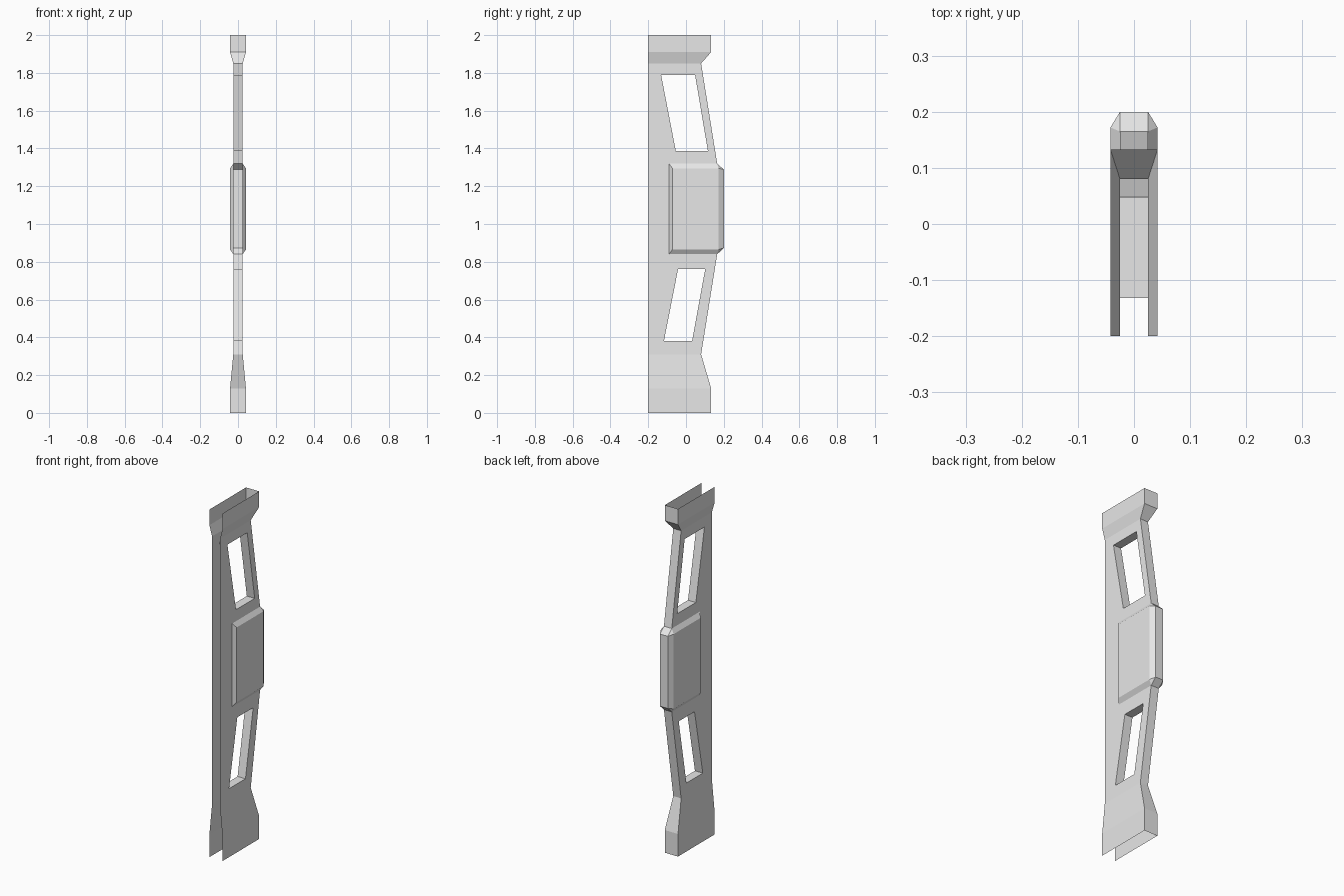
import bpy, bmesh
from mathutils import Vector

cube = bpy.data.objects.get("Cube")
if cube:
    bpy.data.objects.remove(cube)

grey = bpy.data.materials.new("plain_grey")
grey.use_nodes = True
COLOR = (0.8, 0.8, 0.8, 1)
grey.diffuse_color = COLOR
grey.node_tree.nodes["Principled BSDF"].inputs["Base Color"].default_value = COLOR

THIN, WIDE, FRONT = 0.025, 0.042, -0.2


def ring(bm, x, points):
    return [bm.verts.new((x, y, z)) for y, z in points]


def to_centre(bm, verts, closed=False):
    """Bridge a chain of vertices to its projection on the middle plane."""
    inner = [bm.verts.new((0, v.co.y, v.co.z)) for v in verts]
    n = len(verts)
    for i in range(n if closed else n - 1):
        j = (i + 1) % n
        bm.faces.new((verts[i], verts[j], inner[j], inner[i]))


def finish(name, bm):
    """Orient faces outward, mirror the half and add it to the scene."""
    bmesh.ops.remove_doubles(bm, verts=bm.verts, dist=1e-5)
    bmesh.ops.recalc_face_normals(bm, faces=bm.faces)
    side = max(bm.faces, key=lambda f: abs(f.normal.x) * f.calc_area())
    if side.normal.x < 0:
        bmesh.ops.reverse_faces(bm, faces=bm.faces)
    mesh = bpy.data.meshes.new(name)
    bm.to_mesh(mesh)
    bm.free()
    mesh.materials.append(grey)
    obj = bpy.data.objects.new(name, mesh)
    bpy.context.collection.objects.link(obj)
    mirror = obj.modifiers.new("Mirror", 'MIRROR')
    mirror.use_clip = True


# Shared corners where the frame meets the raised panel
PANEL_BASE = [(0.165, 0.84), (-0.09, 0.84), (-0.09, 1.32), (0.165, 1.32)]

# Frame: thin side sheet with two slanted windows and a notch for the panel
bm = bmesh.new()
outline = [(FRONT, 0.31), (0.08, 0.31), *PANEL_BASE, (0.08, 1.85), (FRONT, 1.85)]
upper_window = [(-0.132, 1.79), (0.048, 1.79), (0.116, 1.386), (-0.054, 1.386)]
lower_window = [(-0.042, 0.762), (0.102, 0.762), (0.032, 0.38), (-0.117, 0.38)]
edges, windows = [], []
for points in (outline, upper_window, lower_window):
    loop = ring(bm, THIN, points)
    edges += [bm.edges.new((loop[i - 1], loop[i])) for i in range(len(loop))]
    if points is not outline:
        windows.append(loop)
bmesh.ops.triangle_fill(bm, edges=edges, use_beauty=True, normal=Vector((1, 0, 0)))
for loop in windows:
    to_centre(bm, loop, closed=True)

# Flared foot and head, each as (half width, back depth, height)
foot = [(WIDE, 0.133, 0), (WIDE, 0.133, 0.13), (THIN, 0.08, 0.31)]
head = [(THIN, 0.08, 1.85), (WIDE, 0.133, 1.91), (WIDE, 0.133, 2)]
for sections in (foot, head):
    for (x0, y0, z0), (x1, y1, z1) in zip(sections, sections[1:]):
        bm.faces.new([bm.verts.new(p) for p in
                      ((x0, FRONT, z0), (x0, y0, z0), (x1, y1, z1), (x1, FRONT, z1))])

# Back strip of the frame, below and above the panel
for chain in (foot + [(THIN, *PANEL_BASE[0])], [(THIN, *PANEL_BASE[3])] + head):
    to_centre(bm, [bm.verts.new(p) for p in chain])
finish("frame_shell", bm)

# Raised middle panel with bevelled borders and a chamfered back
bm = bmesh.new()
base = ring(bm, THIN, PANEL_BASE)
raised = ring(bm, WIDE, [(0.172, 0.865), (-0.072, 0.865), (-0.072, 1.295), (0.172, 1.295)])
ridge = ring(bm, THIN, [(0.2, 0.873), (0.2, 1.288)])
bm.faces.new(raised)
for i in range(3):
    bm.faces.new((base[i], base[i + 1], raised[i + 1], raised[i]))
bm.faces.new((raised[0], raised[3], ridge[1], ridge[0]))
bm.faces.new((base[0], raised[0], ridge[0]))
bm.faces.new((base[3], raised[3], ridge[1]))
to_centre(bm, [base[0], ridge[0], ridge[1], base[3]])
finish("middle_panel", bm)
